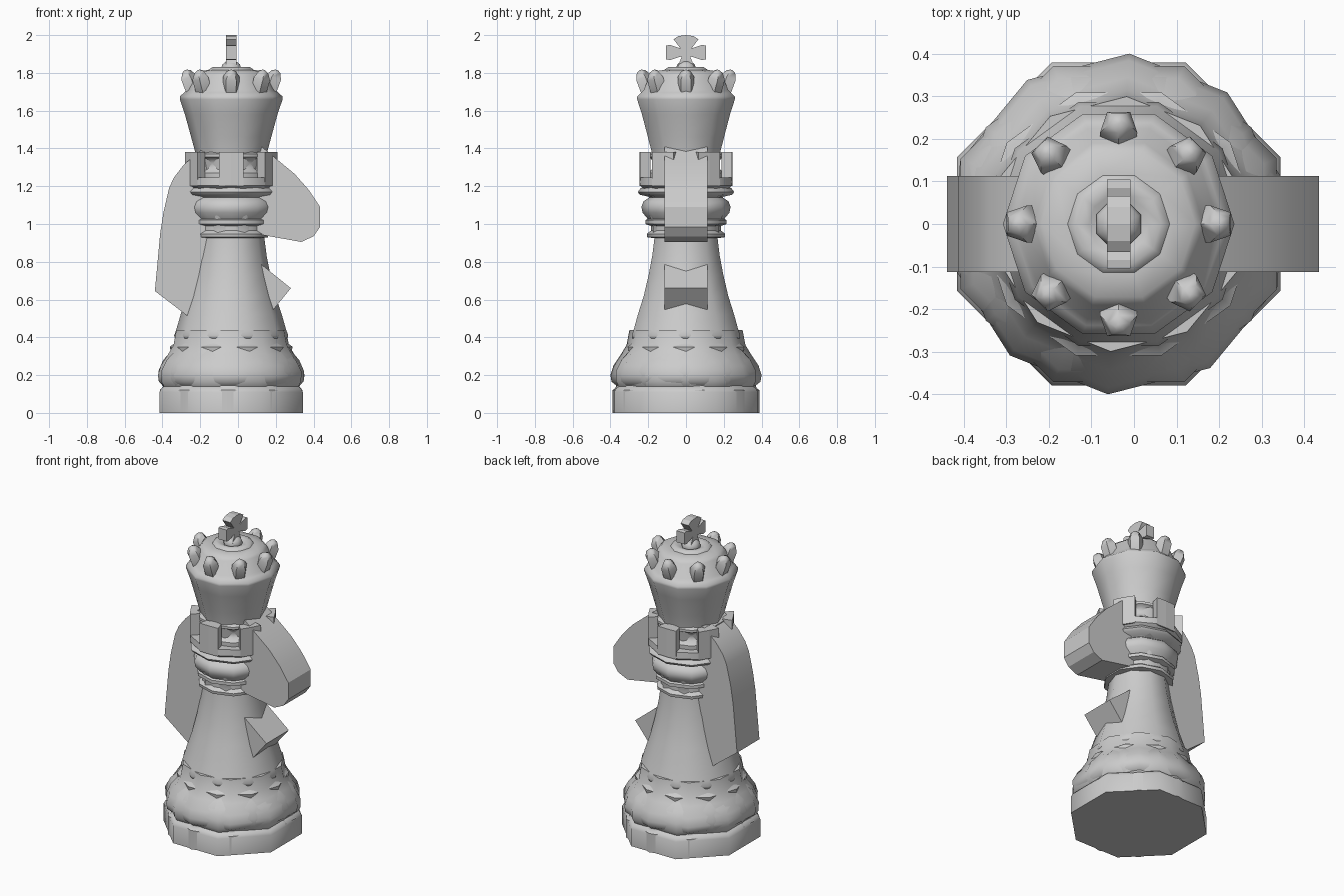
import bpy, bmesh
from math import pi, cos, sin, radians
from mathutils import Matrix, Vector

CX = -0.036  # axis of all turned parts


def finish(name, bm, angle=50):
    bmesh.ops.recalc_face_normals(bm, faces=bm.faces)
    me = bpy.data.meshes.new(name)
    bm.to_mesh(me)
    bm.free()
    ob = bpy.data.objects.new(name, me)
    bpy.context.collection.objects.link(ob)
    bpy.ops.object.select_all(action='DESELECT')
    ob.select_set(True)
    bpy.context.view_layer.objects.active = ob
    if angle:
        bpy.ops.object.shade_smooth_by_angle(angle=radians(angle))
    return ob


def lathe(name, profile, sides=10, turn=0.0, matrix=None, angle=50):
    """Revolve (radius, z) points into a closed low-sided solid."""
    bm = bmesh.new()
    rings = []
    for r, z in profile:
        rings.append([bm.verts.new((r * cos(radians(turn) + 2 * pi * i / sides),
                                    r * sin(radians(turn) + 2 * pi * i / sides), z))
                      for i in range(sides)])
    for a, b in zip(rings, rings[1:]):
        for i in range(sides):
            j = (i + 1) % sides
            bm.faces.new((a[i], a[j], b[j], b[i]))
    bm.faces.new(rings[0])
    bm.faces.new(rings[-1])
    bm.transform(matrix or Matrix.Translation((CX, 0, 0)))
    return finish(name, bm, angle)


def prism(name, outline, place, lo, hi, angle=0):
    """Extrude a 2D outline; place(u, v, depth) maps it into space."""
    bm = bmesh.new()
    face = bm.faces.new([bm.verts.new(place(u, v, lo)) for u, v in outline])
    ext = bmesh.ops.extrude_face_region(bm, geom=[face], use_keep_orig=True)
    new = [g for g in ext['geom'] if isinstance(g, bmesh.types.BMVert)]
    shift = Vector(place(0, 0, hi)) - Vector(place(0, 0, lo))
    bmesh.ops.translate(bm, vec=shift, verts=new)
    return finish(name, bm, angle)


# Overlapping bases with different side counts
lathe("base_octagon", [(.411, 0), (.411, .11), (.40, .13), (.385, .14), (.40, .165),
                       (.402, .22), (.37, .28), (.32, .33), (.28, .38)], 8, 22.5)
lathe("base_turned", [(.39, 0), (.39, .12), (.375, .13), (.37, .145), (.395, .165),
                      (.401, .2), (.385, .25), (.345, .31), (.315, .36), (.30, .44)], 10, 86.4)
lathe("base_straight", [(.378, 0), (.378, .12), (.36, .14), (.384, .17), (.386, .22),
                        (.36, .28), (.32, .325), (.325, .35), (.29, .375), (.28, .41)], 10, 0)

# Tapered body
lathe("body", [(.28, .385), (.298, .395), (.302, .41), (.291, .44), (.268, .52), (.235, .62),
               (.208, .73), (.188, .83), (.175, .93), (.165, 1.05), (.165, 1.2)], 10, 0)

# Stacked neck collars
lathe("lower_collar", [(.17, .925), (.205, .93), (.208, .948), (.185, .965), (.185, .99),
                       (.215, 1.0), (.215, 1.02), (.19, 1.035)], 10, 90)
lathe("middle_collar", [(.18, .985), (.205, 1.03), (.23, 1.06), (.236, 1.09), (.225, 1.12),
                        (.195, 1.14), (.2, 1.145), (.245, 1.155), (.255, 1.17),
                        (.24, 1.19), (.215, 1.2), (.2, 1.22)], 10, 90)
lathe("turned_collar", [(.17, .94), (.19, .95), (.19, 1.01), (.208, 1.04), (.214, 1.1),
                        (.19, 1.14), (.228, 1.155), (.228, 1.18), (.2, 1.2)], 8, 22.5)

# Battlement ring and merlons
lathe("battlement_ring", [(.2, 1.17), (.235, 1.19), (.252, 1.205), (.25, 1.245), (.18, 1.245)], 12, 15)
for k in range(6):
    a = radians(30 + 60 * k)
    w = radians(15)
    arc = [(r * cos(a + t * w), r * sin(a + t * w))
           for r, t in ((.253, -1), (.247, 0), (.253, 1), (.195, 1), (.195, -1))]
    prism("merlon", arc, lambda u, v, d: (u + CX, v, d), 1.2, 1.38)
lathe("battlement_core", [(.2, 1.2), (.205, 1.25), (.205, 1.27), (.178, 1.29), (.172, 1.32),
                          (.185, 1.345), (.205, 1.355), (.205, 1.37), (.185, 1.38)], 10, 90)

# Flared cup with domed top
lathe("crown_cup", [(.165, 1.2), (.185, 1.36), (.212, 1.46), (.245, 1.58), (.272, 1.66),
                    (.272, 1.675), (.25, 1.695), (.235, 1.71), (.20, 1.79),
                    (.18, 1.808), (.125, 1.815)], 10, 0)
lathe("crown_ring", [(.13, 1.80), (.118, 1.818), (.10, 1.83), (.07, 1.825), (.055, 1.815)], 10, 0)
lathe("finial", [(.055, 1.80), (.057, 1.825), (.05, 1.845), (.03, 1.86), (.01, 1.864)], 8, 22.5)

# Eight crown points leaning outwards
for k in range(8):
    m = (Matrix.Translation((CX, 0, 0)) @ Matrix.Rotation(k * pi / 4, 4, 'Z')
         @ Matrix.Translation((.196, 0, 1.685)) @ Matrix.Rotation(radians(20), 4, 'Y'))
    lathe("crown_point", [(.038, -.02), (.045, .03), (.046, .095), (.027, .128), (.008, .138)],
          5, 36, m, 50)

# Flared cross, outline mirrored in y
half = [(.045, 1.83), (.022, 1.888), (.085, 1.868), (.105, 1.872), (.105, 1.945),
        (.085, 1.948), (.03, 1.93), (.066, 1.978), (.04, 1.995)]
outline = half + [(0, 2.0)] + [(-y, z) for y, z in reversed(half)]
prism("cross", outline, lambda u, v, d: (CX + d, u, v), -.028, .028)

# Animal head slab passing through the column
head = [(-.12, 1.44), (-.225, 1.37), (-.29, 1.31), (-.34, 1.245), (-.365, 1.19), (-.395, 1.06),
        (-.412, .95), (-.44, .645), (-.27, .515), (-.14, .44), (.10, .44), (.19, .55),
        (.28, .66), (.15, .765), (0, .886), (0, .965), (.14, .94), (.335, .905),
        (.40, .935), (.435, .985), (.435, 1.09), (.375, 1.18), (.30, 1.265),
        (.215, 1.335), (.10, 1.43)]
prism("head_slab", head, lambda u, v, d: (u, d, v), -.113, .113, 25)
